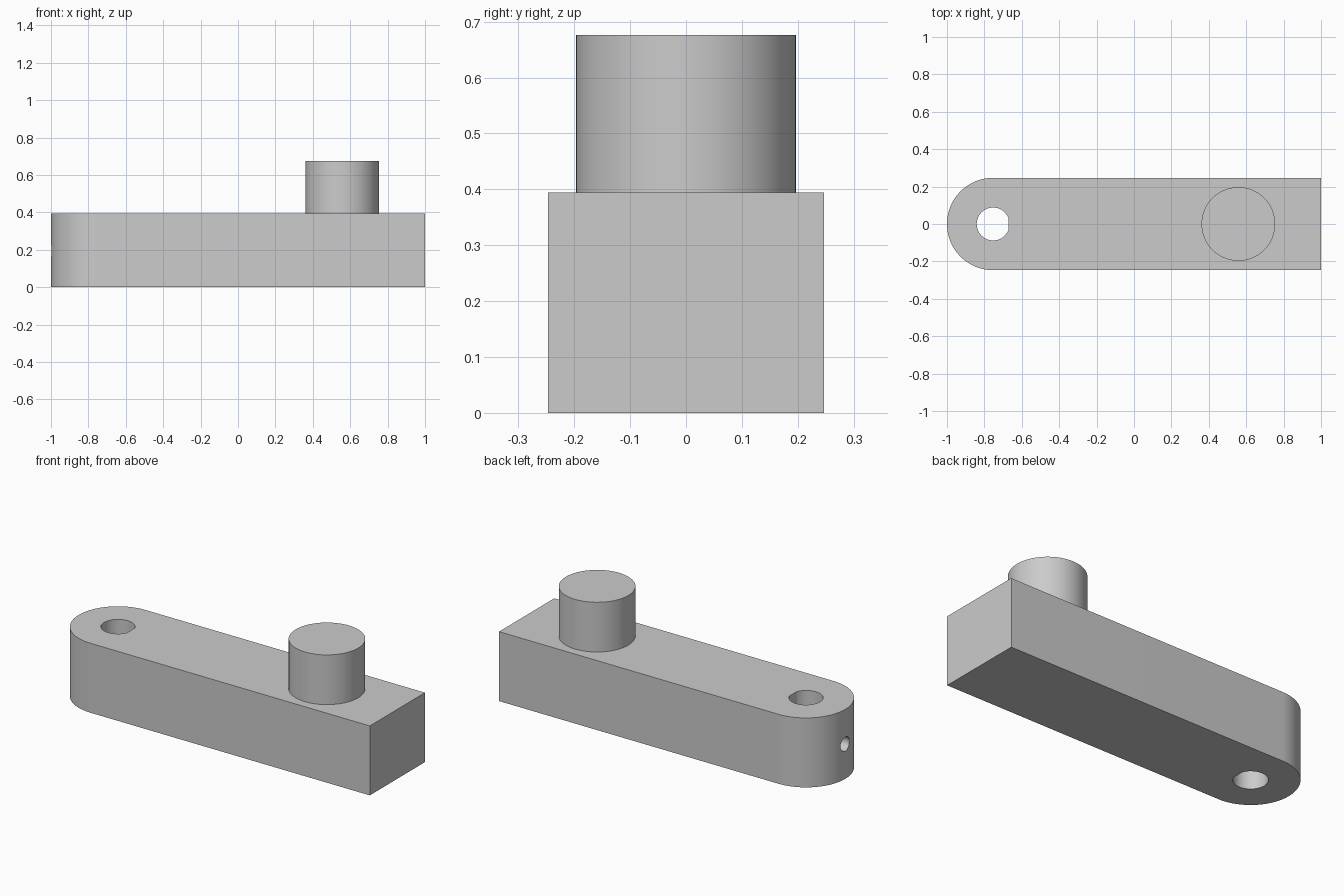
import bpy, bmesh
from math import cos, sin, pi, acos, radians
from mathutils import Matrix

if "Cube" in bpy.data.objects:
    bpy.data.objects.remove(bpy.data.objects["Cube"], do_unlink=True)

HALF_WIDTH, HEIGHT = 0.247, 0.394
EYE_X = -1 + HALF_WIDTH          # centre of the rounded end
PIN_X, PIN_R, PIN_TOP = 0.558, 0.197, 0.676
BORE_R, FLAT = 0.088, 0.081      # shaft bore radius and distance to its flat
SCREW_R = 0.04

grey = bpy.data.materials.new("light grey")
grey.use_nodes = True
grey.diffuse_color = (0.6, 0.6, 0.6, 1)
grey.node_tree.nodes["Principled BSDF"].inputs["Base Color"].default_value = (0.6, 0.6, 0.6, 1)


def arc(cx, radius, start, end, steps):
    """Points on an arc centred on (cx, 0), both ends included."""
    angles = [start + (end - start) * i / steps for i in range(steps + 1)]
    return [(cx + radius * cos(a), radius * sin(a)) for a in angles]


def prism(name, outline, z0, z1, matrix=Matrix()):
    """Extrude a flat outline upwards from z0 to z1."""
    bm = bmesh.new()
    face = bm.faces.new([bm.verts.new((x, y, z0)) for x, y in outline])
    new = bmesh.ops.extrude_face_region(bm, geom=[face])["geom"]
    top = [v for v in new if isinstance(v, bmesh.types.BMVert)]
    bmesh.ops.translate(bm, verts=top, vec=(0, 0, z1 - z0))
    bmesh.ops.recalc_face_normals(bm, faces=bm.faces)
    bm.transform(matrix)
    mesh = bpy.data.meshes.new(name)
    bm.to_mesh(mesh)
    bm.free()
    mesh.materials.append(grey)
    obj = bpy.data.objects.new(name, mesh)
    bpy.context.collection.objects.link(obj)
    return obj


def activate(obj):
    bpy.ops.object.select_all(action='DESELECT')
    obj.select_set(True)
    bpy.context.view_layer.objects.active = obj


def cut(target, cutter):
    """Subtract the cutter from the target, then remove it."""
    cutter.hide_render = True
    mod = target.modifiers.new("hole", 'BOOLEAN')
    mod.operation, mod.solver, mod.object = 'DIFFERENCE', 'EXACT', cutter
    activate(target)
    bpy.ops.object.modifier_apply(modifier=mod.name)
    bpy.data.objects.remove(cutter, do_unlink=True)


# Arm: straight bar with one round end
outline = arc(EYE_X, HALF_WIDTH, pi / 2, 3 * pi / 2, 48)
arm = prism("arm", outline + [(1, -HALF_WIDTH), (1, HALF_WIDTH)], 0, HEIGHT)

# D-shaped shaft bore, flat towards the pin
half = acos(FLAT / BORE_R)
cut(arm, prism("shaft_bore_cutter", arc(EYE_X, BORE_R, half, 2 * pi - half, 48), -0.1, HEIGHT + 0.1))

# Set-screw hole from the round end into the bore
lay_down = Matrix.Translation((0, 0, HEIGHT / 2)) @ Matrix.Rotation(pi / 2, 4, 'Y')
circle = arc(0, SCREW_R, 0, 2 * pi, 32)[:-1]
cut(arm, prism("screw_hole_cutter", circle, -1.1, EYE_X, lay_down))

# Crank pin
pin = prism("crank_pin", arc(PIN_X, PIN_R, 0, 2 * pi, 64)[:-1], HEIGHT, PIN_TOP)

for part in (arm, pin):
    activate(part)
    bpy.ops.object.shade_smooth_by_angle(angle=radians(25))
